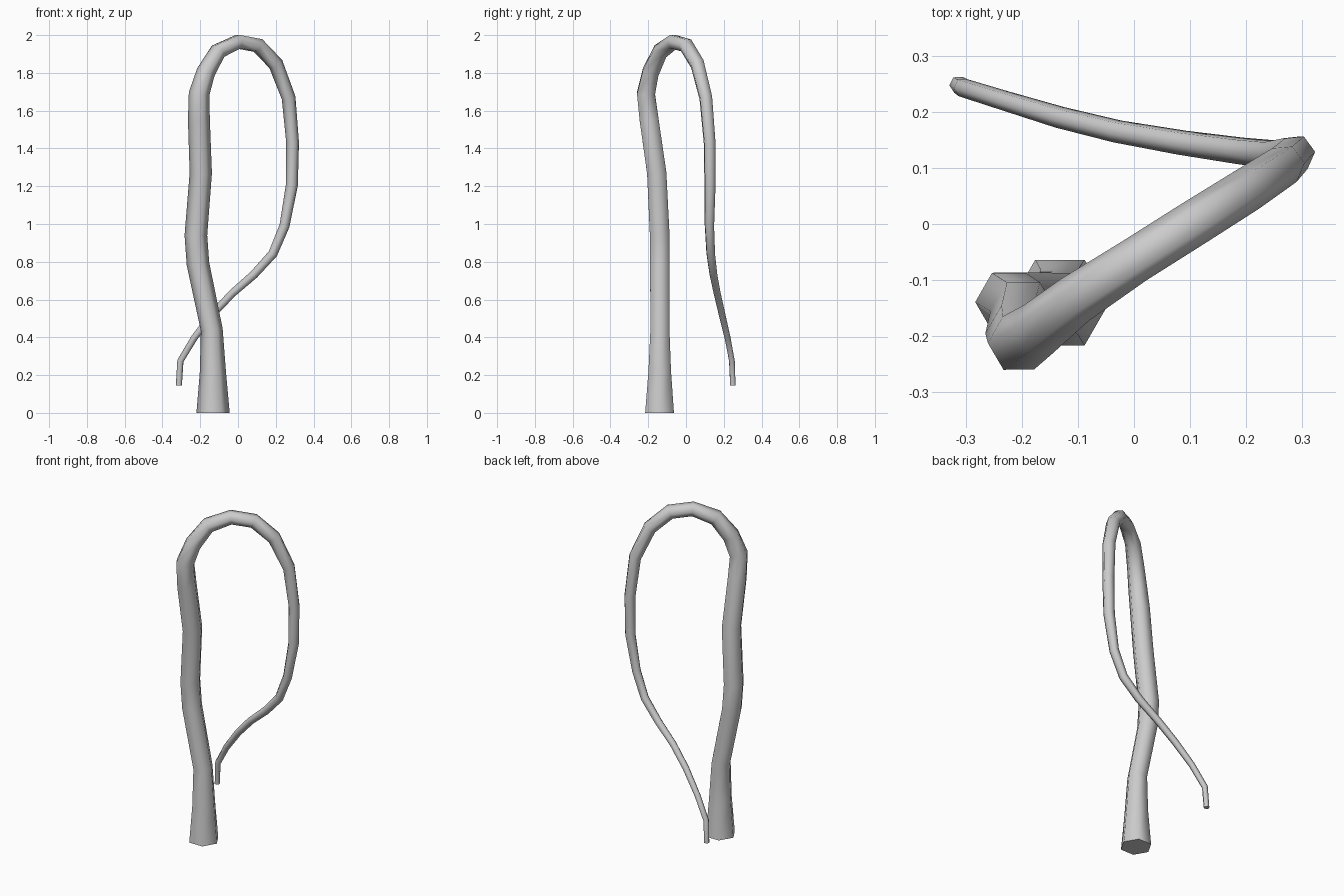
import bpy, bmesh, math
from mathutils import Vector

if "Cube" in bpy.data.objects:
    bpy.data.objects.remove(bpy.data.objects["Cube"])

SIDES = 6

# centre line and radius of the drooping stem, root to tip: x, y, z, r
PATH = [
    (-.132, -.140, 0, .088), (-.133, -.139, .22, .069), (-.139, -.138, .44, .058),
    (-.212, -.138, .79, .060), (-.223, -.139, .94, .060), (-.197, -.155, 1.27, .059),
    (-.207, -.195, 1.55, .058), (-.206, -.212, 1.69, .055), (-.170, -.187, 1.805, .050),
    (-.105, -.135, 1.915, .045), (0, -.066, 1.965, .041), (.106, .001, 1.945, .041),
    (.200, .060, 1.847, .040), (.268, .105, 1.668, .037), (.289, .125, 1.432, .034),
    (.285, .127, 1.205, .032), (.246, .124, .99, .027), (.185, .131, .843, .025),
    (.085, .145, .733, .023), (-.030, .165, .633, .021), (-.132, .190, .525, .020),
    (-.231, .220, .398, .018), (-.305, .243, .275, .017), (-.313, .248, .145, .016),
]


def tapered_tube(name, path):
    """Sweep a polygon along the path without twisting."""
    pts = [Vector(p[:3]) for p in path]
    bm = bmesh.new()
    rings = []
    u = Vector((1, 0, 0))
    last = Vector((0, 0, 1))
    for i, p in enumerate(pts):
        before = (p - pts[i - 1]).normalized() if i else Vector((0, 0, 1))
        after = (pts[i + 1] - p).normalized() if i < len(pts) - 1 else Vector((0, 0, -1))
        t = (before + after).normalized()
        if i == 0:
            t = Vector((0, 0, 1))
        elif i == len(pts) - 1:
            t = Vector((0, 0, -1))
        u = last.rotation_difference(t) @ u
        u = (u - t * u.dot(t)).normalized()
        v = t.cross(u)
        r = path[i][3]
        angles = [2 * math.pi * k / SIDES for k in range(SIDES)]
        rings.append([bm.verts.new(p + r * (math.cos(a) * u + math.sin(a) * v)) for a in angles])
        last = t
    for a, b in zip(rings, rings[1:]):
        for k in range(SIDES):
            n = (k + 1) % SIDES
            bm.faces.new((a[k], a[n], b[n], b[k]))
    # closed root and tip
    bm.faces.new(rings[0][::-1])
    bm.faces.new(rings[-1])
    bmesh.ops.recalc_face_normals(bm, faces=bm.faces)
    mesh = bpy.data.meshes.new(name)
    bm.to_mesh(mesh)
    bm.free()
    obj = bpy.data.objects.new(name, mesh)
    bpy.context.collection.objects.link(obj)
    return obj


# drooping stem
stem = tapered_tube("drooping_stem", PATH)
bpy.context.view_layer.objects.active = stem
stem.select_set(True)
bpy.ops.object.shade_smooth_by_angle(angle=math.radians(70))
